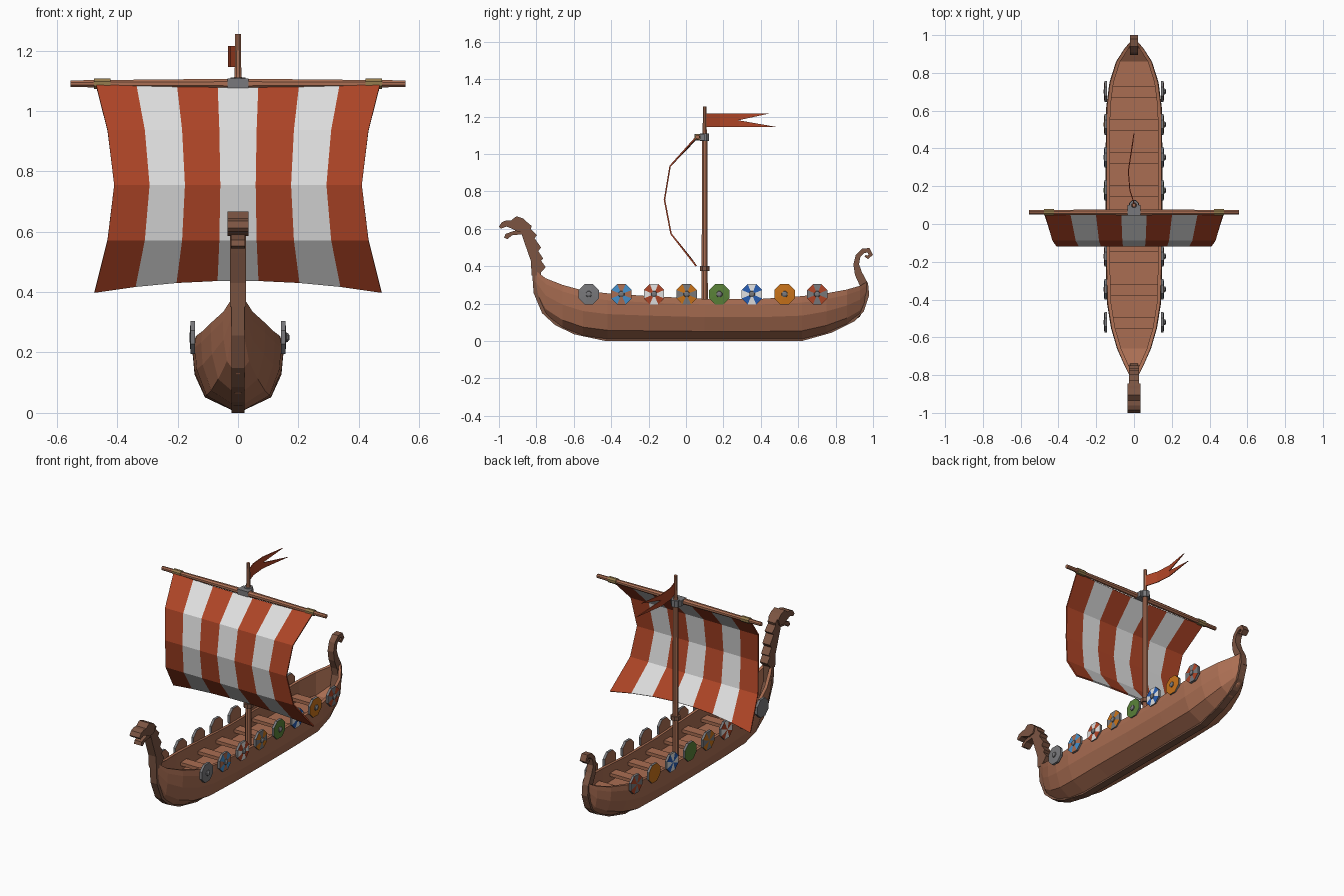
import bpy, bmesh, math
from mathutils import Vector

cube = bpy.data.objects.get("Cube")
if cube:
    bpy.data.objects.remove(cube)


def material(name, *rgb):
    m = bpy.data.materials.new(name)
    m.use_nodes = True
    m.diffuse_color = (*rgb, 1)
    m.node_tree.nodes["Principled BSDF"].inputs["Base Color"].default_value = (*rgb, 1)
    return m


WOOD = material("wood", .40, .155, .085)
DARK = material("dark wood", .20, .09, .055)
RED = material("sail red", .43, .06, .02)
WHITE = material("sail white", .75, .75, .75)
METAL = material("grey metal", .19, .19, .20)
BLUE = material("deep blue", .02, .11, .45)
SKY = material("light blue", .06, .28, .60)
GREEN = material("green", .10, .22, .04)
ORANGE = material("orange", .58, .17, .01)
ROPE = material("rope tan", .30, .20, .075)


def finish(name, bm, mats, normals=True):
    if normals:
        bmesh.ops.recalc_face_normals(bm, faces=bm.faces)
    me = bpy.data.meshes.new(name)
    bm.to_mesh(me)
    bm.free()
    for m in mats:
        me.materials.append(m)
    ob = bpy.data.objects.new(name, me)
    bpy.context.scene.collection.objects.link(ob)
    return ob


def loft(name, rings, mat):
    """Closed skin through a row of equal rings, capped at both ends."""
    bm = bmesh.new()
    rows = [[bm.verts.new(p) for p in ring] for ring in rings]
    n = len(rows[0])
    for a, b in zip(rows, rows[1:]):
        for i in range(n):
            j = (i + 1) % n
            bm.faces.new((a[i], a[j], b[j], b[i]))
    bm.faces.new(rows[0])
    bm.faces.new(rows[-1])
    return finish(name, bm, [mat])


def ribbon(name, path, half, mat):
    """Square bar along a (y, z, thickness) path in the centre plane."""
    rings = []
    for i, (y, z, t) in enumerate(path):
        a, b = path[max(i - 1, 0)], path[min(i + 1, len(path) - 1)]
        d = Vector((b[0] - a[0], b[1] - a[1])).normalized() * t / 2
        rings.append([(s * half, y - e * d.y, z + e * d.x)
                      for s, e in ((1, 1), (1, -1), (-1, -1), (-1, 1))])
    return loft(name, rings, mat)


def prism(name, outline, half, mat):
    """Side outline in (y, z) given a width across x."""
    return loft(name, [[(s * half, y, z) for y, z in outline] for s in (-1, 1)], mat)


def rod(name, axis, centre, steps, mat, sides=8):
    """Round bar along an axis; steps are (position, radius)."""
    rings = []
    for pos, r in steps:
        ring = []
        for i in range(sides):
            a = math.tau * (i + .5) / sides
            u, v = r * math.cos(a), r * math.sin(a)
            off = (pos, u, v) if axis == "x" else (u, v, pos)
            ring.append(Vector(centre) + Vector(off))
        rings.append(ring)
    return loft(name, rings, mat)


# Hull: stations of (y, half width, rim height, keel height)
stations = [(-.81, .02, .38, .26), (-.75, .05, .335, .13), (-.66, .09, .3, .065),
            (-.55, .122, .27, .025), (-.42, .143, .255, .008), (-.2, .15, .24, .008),
            (.1, .15, .225, .008), (.4, .15, .225, .008), (.62, .147, .24, .008),
            (.75, .13, .255, .04), (.86, .095, .275, .085), (.93, .05, .295, .13),
            (.965, .02, .315, .2)]
section = [(.12, 0), (.73, .2), (.96, .55), (1, .85), (.97, 1)]
rings = []
for y, w, rim, keel in stations:
    inner = max(w - .022, .35 * w)
    deck = min(max(.135, keel + .05), rim - .025)
    side = [(u * w, y, keel + v * (rim - keel)) for u, v in section]
    side += [(inner, y, rim), (inner, y, deck)]
    rings.append(side + [(-x, q, z) for x, q, z in reversed(side)])
loft("hull", rings, WOOD)


def half_width(y):
    for a, b in zip(stations, stations[1:]):
        if a[0] <= y <= b[0]:
            return a[1] + (b[1] - a[1]) * (y - a[0]) / (b[0] - a[0])


# Rowing benches
for i in range(8):
    y = -.525 + i * .175
    if abs(y - .1) < .06:
        continue
    half = min(half_width(y - .03), half_width(y + .03)) - .01
    prism(f"bench_{i + 1}", [(y - .03, .165), (y + .03, .165), (y + .03, .185), (y - .03, .185)],
          half, WOOD)

# Keel, stem and curled stern post
ribbon("keel", [(-.80, .40, .05), (-.795, .26, .04), (-.753, .16, .04), (-.69, .103, .04),
                (-.595, .053, .035), (-.43, .015, .03), (.62, .015, .03), (.77, .06, .035),
                (.89, .12, .035), (.935, .165, .035), (.96, .25, .04)], .022, DARK)
ribbon("stern_post", [(.96, .24, .04), (.952, .3, .045), (.922, .36, .04), (.91, .41, .03),
                      (.92, .455, .027), (.947, .482, .027), (.975, .485, .026),
                      (.988, .462, .023), (.972, .447, .018), (.958, .456, .012)], .02, DARK)

# Beast figurehead: toothed neck, head, jaw
prism("figurehead_neck", [(-.825, .35), (-.83, .43), (-.865, .53), (-.885, .59), (-.89, .64),
                          (-.855, .64), (-.825, .615), (-.83, .6), (-.797, .565), (-.81, .55),
                          (-.775, .5), (-.79, .48), (-.763, .44), (-.775, .43), (-.75, .395),
                          (-.79, .35)], .026, DARK)
prism("figurehead_head", [(-.845, .63), (-.87, .655), (-.906, .667), (-.935, .645), (-.96, .645),
                          (-.985, .635), (-1, .612), (-.99, .6), (-.96, .612), (-.93, .6),
                          (-.9, .585), (-.86, .59)], .034, DARK)
prism("figurehead_jaw", [(-.88, .6), (-.93, .585), (-.965, .572), (-.972, .552), (-.955, .545),
                         (-.93, .565), (-.88, .57)], .024, DARK)

# Mast with its collars
MAST_Y = .1
rod("mast", "z", (0, MAST_Y, 0), [(.13, .018), (1.1, .016), (1.12, .012), (1.255, .01)], WOOD)
rod("mast_collar", "z", (0, MAST_Y, 0), [(.375, .028), (.4, .028)], DARK)
rod("mast_band", "z", (0, MAST_Y, 0), [(1.07, .026), (1.11, .026)], METAL)
prism("yard_bracket", [(.045, 1.073), (.1, 1.073), (.1, 1.107), (.045, 1.107)], .035, METAL)

# Yard and its rope lashings
rod("yard", "x", (0, .062, 1.09), [(-.555, .012), (0, .018), (.555, .012)], WOOD)
for side, word in ((-1, "right"), (1, "left")):
    rod(f"yard_lashing_{word}", "x", (side * .45, .062, 1.09), [(-.027, .018), (.027, .018)], ROPE)

# Billowing striped sail: rows of (half width, y, corner z, rise at the middle)
rows = [(.47, .05, 1.085, -.01), (.432, -.085, .935, 0), (.41, -.115, .755, 0),
        (.432, -.08, .573, 0), (.475, .055, .4, .04)]
STRIPES = 7
bm = bmesh.new()
grid = []
for w, y, z, rise in rows:
    line = []
    for i in range(STRIPES + 1):
        u = 2 * i / STRIPES - 1
        bulge = rise * (1 - u * u)
        line.append(bm.verts.new((u * w, y - max(bulge, 0) * .7, z + bulge)))
    grid.append(line)
for a, b in zip(grid, grid[1:]):
    for i in range(STRIPES):
        bm.faces.new((a[i], b[i], b[i + 1], a[i + 1])).material_index = i % 2
sail = finish("sail", bm, [RED, WHITE])
thick = sail.modifiers.new("cloth", "SOLIDIFY")
thick.thickness = .008
thick.offset = 0

# Swallow-tailed pennant
bm = bmesh.new()
columns = [(0, .11, 1.145, 1.215), (-.022, .18, 1.145, 1.215), (-.03, .28, 1.145, 1.215)]
cols = [[bm.verts.new((x, y, z)) for z in (lo, (lo + hi) / 2, hi)] for x, y, lo, hi in columns]
for a, b in zip(cols, cols[1:]):
    for k in (0, 1):
        bm.faces.new((a[k], b[k], b[k + 1], a[k + 1]))
low, notch, high = cols[-1]
bm.faces.new((low, bm.verts.new((0, .48, 1.145)), notch))
bm.faces.new((notch, bm.verts.new((-.005, .44, 1.215)), high))
pennant = finish("pennant", bm, [RED])
thick = pennant.modifiers.new("cloth", "SOLIDIFY")
thick.thickness = .005
thick.offset = 0

# Octagonal shields: wedges alternate two colours, metal edge, wooden back
patterns = [(METAL, METAL), (SKY, WOOD), (RED, WHITE), (ORANGE, METAL),
            (GREEN, GREEN), (BLUE, WHITE), (ORANGE, ORANGE), (RED, METAL)]
RADIUS = .059


def shield(name, side, y, colours):
    bm = bmesh.new()
    front, back = [], []
    for i in range(8):
        a = math.tau * (i + .5) / 8
        py, pz = y + RADIUS * math.cos(a), .25 + RADIUS * math.sin(a)
        front.append(bm.verts.new((side * .157, py, pz)))
        back.append(bm.verts.new((side * .142, py, pz)))
    hub = bm.verts.new((side * .161, y, .25))
    for i in range(8):
        j = (i + 1) % 8
        bm.faces.new((hub, front[i], front[j])).material_index = i % 2
        bm.faces.new((front[i], back[i], back[j], front[j])).material_index = 2
    bm.faces.new(back).material_index = 3
    finish(name, bm, [*colours, METAL, WOOD])
    rod(name + "_boss", "x", (side * .157, y, .25), [(0, .018), (.008, .016), (.013, .008)], METAL)


for side, word in ((-1, "right"), (1, "left")):
    for i, colours in enumerate(patterns):
        shield(f"shield_{word}_{i + 1}", side, -.52 + i * .1745, colours)
